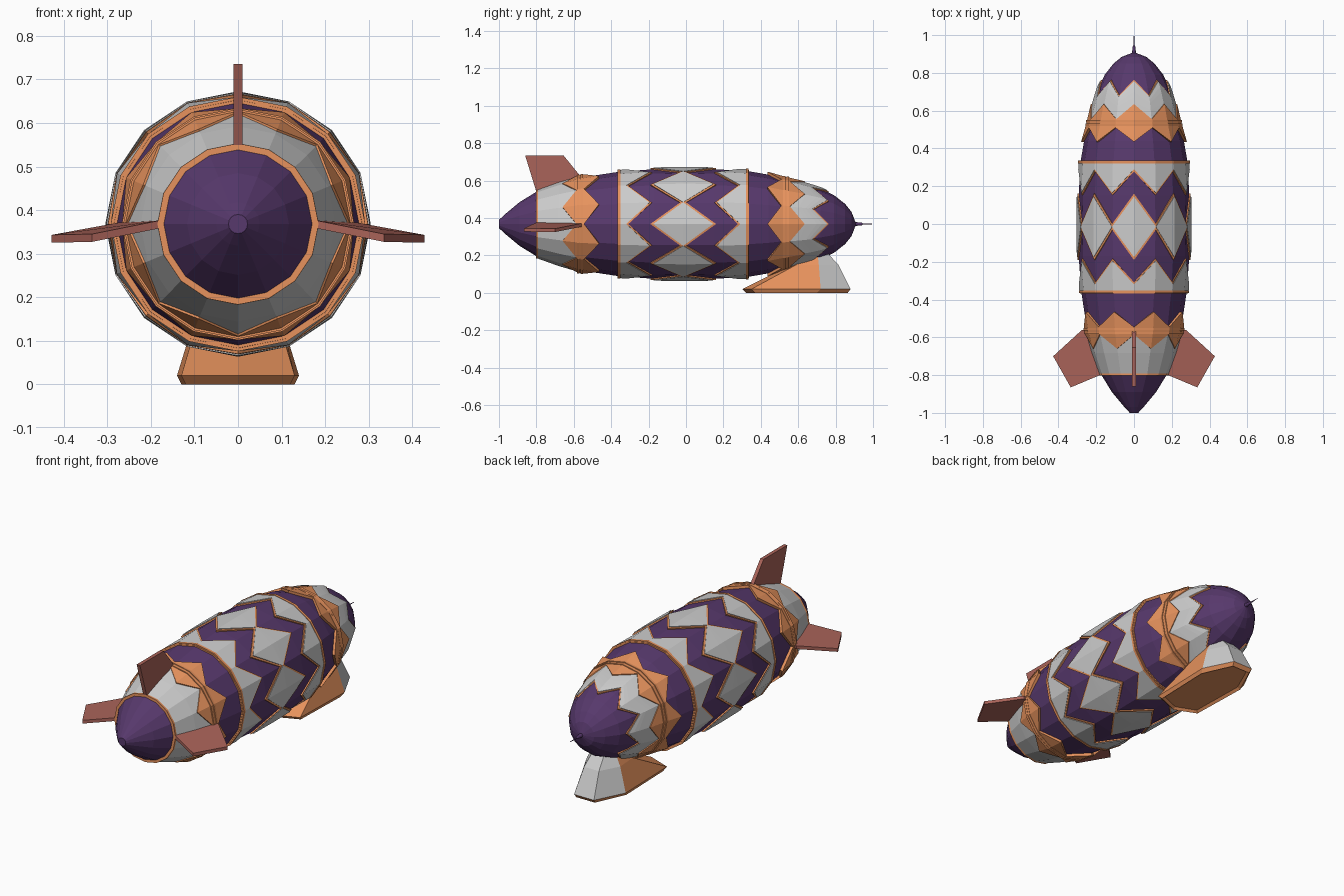
import bpy, bmesh, math
from mathutils import Vector

if "Cube" in bpy.data.objects:
    bpy.data.objects.remove(bpy.data.objects["Cube"])

CZ = 0.368   # height of the hull axis
N = 16       # sides of the hull
PROFILE = [(-1, .022), (-.97, .05), (-.89, .117), (-.8, .172), (-.68, .215), (-.57, .247),
           (-.36, .279), (-.17, .293), (0, .295), (.15, .293), (.33, .283), (.44, .264),
           (.53, .238), (.63, .215), (.72, .188), (.79, .155), (.85, .108), (.885, .065), (.905, .012)]


def material(name, rgb):
    m = bpy.data.materials.new(name)
    m.diffuse_color = (*rgb, 1)
    m.use_nodes = True
    m.node_tree.nodes["Principled BSDF"].inputs["Base Color"].default_value = m.diffuse_color
    return m


PURPLE = material("purple", (.095, .04, .15))
COPPER = material("copper", (.80, .29, .11))
RED = material("dull_red", (.40, .125, .10))


def radius(y):
    for (a, ra), (b, rb) in zip(PROFILE, PROFILE[1:]):
        if y <= b:
            return ra + (rb - ra) * (y - a) / (b - a)
    return PROFILE[-1][1]


def around(i, r, y):
    a = 2 * math.pi * i / N
    return (r * math.sin(a), y, CZ + r * math.cos(a))


def finish(name, bm, mat=None):
    bmesh.ops.remove_doubles(bm, verts=bm.verts, dist=1e-5)
    bmesh.ops.recalc_face_normals(bm, faces=bm.faces)
    me = bpy.data.meshes.new(name)
    bm.to_mesh(me)
    bm.free()
    if mat:
        me.materials.append(mat)
    ob = bpy.data.objects.new(name, me)
    bpy.context.collection.objects.link(ob)
    return ob


def loft(bm, rows, closed=False, caps=False):
    vs = [[bm.verts.new(p) for p in row] for row in rows]
    pairs = list(zip(vs, vs[1:])) + ([(vs[-1], vs[0])] if closed else [])
    n = len(vs[0])
    for a, b in pairs:
        for i in range(n):
            j = (i + 1) % n
            bm.faces.new((a[i], a[j], b[j], b[i]))
    if caps:
        bm.faces.new(vs[0])
        bm.faces.new(vs[-1])


def lathe(name, prof, mat=None, closed=False):
    bm = bmesh.new()
    loft(bm, [[around(i, r, y) for i in range(N)] for y, r in prof], closed, not closed)
    return finish(name, bm, mat)


def panel(name, lo, hi, off, mat=None):
    """Raised zigzag plate around the hull; lo/hi are y at (even, odd) corners."""
    bm = bmesh.new()
    steps = 8
    rows = []
    for k in range(-1, steps + 2):
        t = min(max(k / steps, 0), 1)
        o = off if 0 <= k <= steps else -.004
        row = []
        for i in range(N):
            y = lo[i % 2] + (hi[i % 2] - lo[i % 2]) * t
            row.append(around(i, radius(y) + o, y))
        rows.append(row)
    loft(bm, rows)
    bmesh.ops.dissolve_degenerate(bm, edges=bm.edges, dist=1e-6)
    return finish(name, bm, mat)


def framed(name, lo, hi, g=.016):
    panel(name, lo, hi, .010)
    panel(name + "_frame", [v - g for v in lo], [v + g for v in hi], .007, COPPER)


# Hull and nose parts
lathe("hull", PROFILE, PURPLE)
lathe("nose_disc", [(-1, .021), (-.992, .024)])
lathe("tail_spike", [(.89, .012), (.94, .007), (.945, .004), (1, .001)], PURPLE)

# Silver zigzag plates with copper frames
framed("middle_diamonds", (-.175, -.015), (.145, -.015))
framed("front_zigzag", (-.355, -.355), (-.32, -.195), .012)
framed("rear_zigzag", (.29, .165), (.325, .325), .012)
framed("nose_plates", (-.795, -.795), (-.57, -.57), .008)
framed("tail_plates", (.53, .53), (.755, .675), .008)

# Copper diamonds under the belts
panel("front_copper_diamonds", (-.585, -.66), (-.545, -.465), .015, COPPER)
panel("rear_copper_diamonds", (.435, .51), (.635, .555), .015, COPPER)


# Belts
def belt(name, y, w, h):
    r = radius(y)
    lathe(name, [(y - w, r - .01), (y - w, r + h), (y + w, r + h), (y + w, r - .01)], COPPER, True)


belt("nose_belt", -.797, .006, .012)
for label, y in (("front", -.566), ("rear", .534)):
    for s in (-1, 1):
        belt(f"{label}_belt_{'a' if s < 0 else 'b'}", y + s * .009, .0065, .018)
belt("front_edge_belt", -.358, .007, .013)
belt("rear_edge_belt", .328, .007, .013)


# Fins
def fin(name, pts, thick):
    bm = bmesh.new()
    t = Vector(thick)
    loft(bm, [[Vector(p) - t for p in pts], [Vector(p) + t for p in pts]], caps=True)
    return finish(name, bm, RED)


fin("top_fin", [(0, -.78, .50), (0, -.80, .54), (0, -.86, .735), (0, -.655, .735),
                (0, -.57, .63), (0, -.57, .58)], (.010, 0, 0))
for s, side in ((1, "right"), (-1, "left")):
    fin(side + "_fin", [(s * .14, -.78, .37), (s * .18, -.80, .367), (s * .335, -.865, .336),
                        (s * .428, -.70, .334), (s * .275, -.56, .362), (s * .22, -.56, .368)],
        (0, 0, .009))

# Gondola: half outlines lofted upwards, silver at the back
LAYERS = [(0, [(0, .32), (.12, .37), (.13, .70), (.055, .865)]),
          (.02, [(0, .30), (.13, .35), (.14, .72), (.06, .88)]),
          (.15, [(0, .56), (.092, .59), (.10, .71), (.045, .815)]),
          (.24, [(0, .64), (.05, .66), (.05, .70), (.03, .73)])]
bm = bmesh.new()
loft(bm, [[(x, y, z) for x, y in half] + [(-x, y, z) for x, y in half[:0:-1]]
          for z, half in LAYERS], caps=True)
bmesh.ops.recalc_face_normals(bm, faces=bm.faces)
bm.faces.ensure_lookup_table()
for f in bm.faces:
    back = f.calc_center_median().y > .7 and max(v.co.z for v in f.verts) > .05
    f.material_index = 1 if back else 0
bottom = [f for f in bm.faces if all(v.co.z < .001 for v in f.verts)]
bmesh.ops.inset_region(bm, faces=bottom, thickness=.014)
for v in bottom[0].verts:
    v.co.z += .012
gondola = finish("gondola", bm, COPPER)
gondola.data.materials.append(None)
